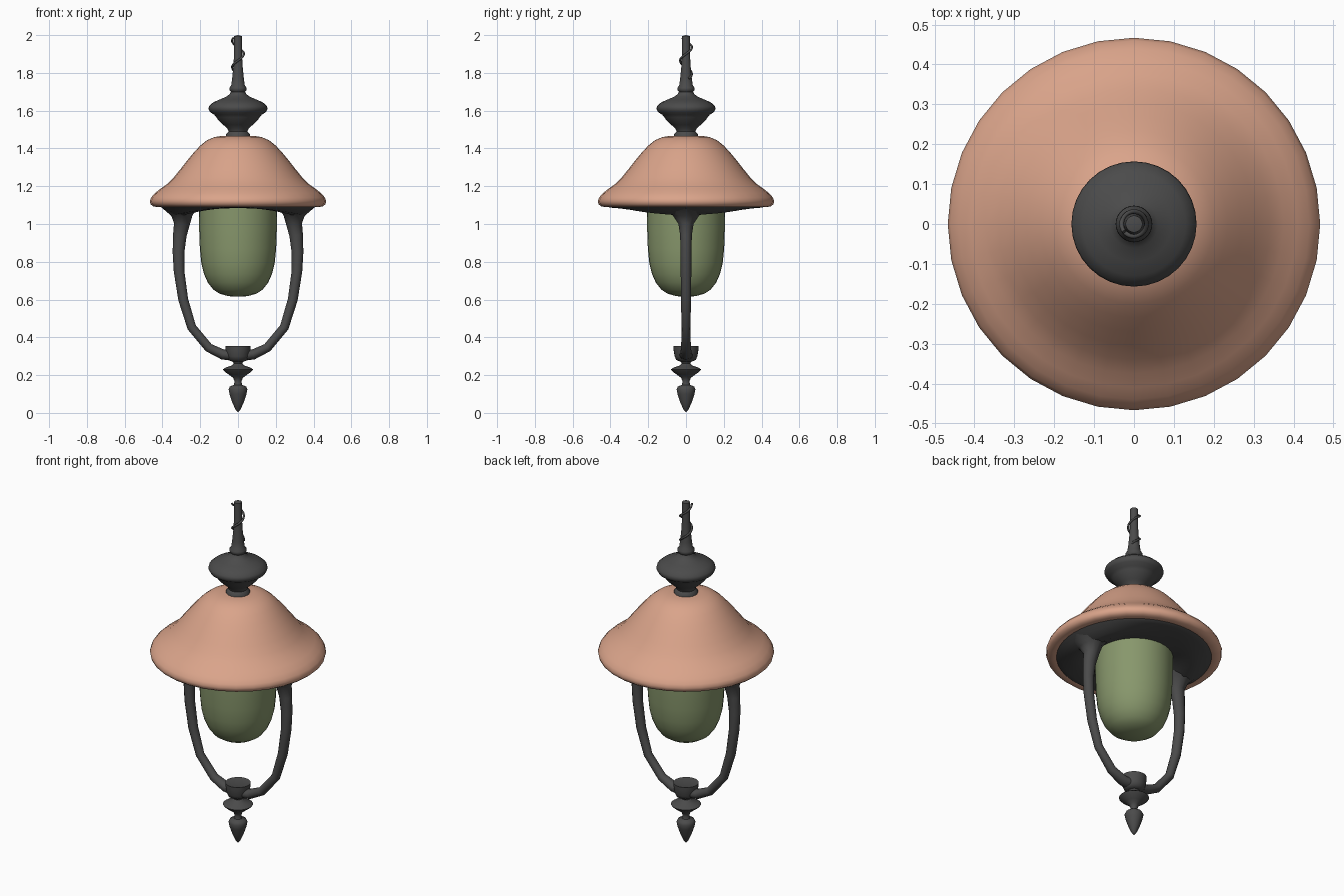
import bpy, bmesh, math
from mathutils import Vector

if "Cube" in bpy.data.objects:
    bpy.data.objects.remove(bpy.data.objects["Cube"])


def material(name, rgb):
    m = bpy.data.materials.new(name)
    m.diffuse_color = (*rgb, 1)
    m.use_nodes = True
    m.node_tree.nodes["Principled BSDF"].inputs["Base Color"].default_value = m.diffuse_color
    return m


COPPER = material("copper", (0.70, 0.37, 0.255))
GLASS = material("green_glass", (0.245, 0.31, 0.15))
IRON = material("dark_iron", (0.07, 0.07, 0.07))


def finish(name, bm, mat, angle=50):
    bmesh.ops.remove_doubles(bm, verts=bm.verts, dist=1e-5)
    bmesh.ops.recalc_face_normals(bm, faces=bm.faces)
    me = bpy.data.meshes.new(name)
    bm.to_mesh(me)
    bm.free()
    me.materials.append(mat)
    for p in me.polygons:
        p.use_smooth = True
    me.set_sharp_from_angle(angle=math.radians(angle))
    ob = bpy.data.objects.new(name, me)
    bpy.context.collection.objects.link(ob)
    return ob


def skin(name, rings, mat, closed=False, caps=False, angle=50):
    """Join successive rings of points with quads."""
    bm = bmesh.new()
    vs = [[bm.verts.new(p) for p in ring] for ring in rings]
    n = len(vs[0])
    pairs = list(zip(vs, vs[1:])) + ([(vs[-1], vs[0])] if closed else [])
    for a, b in pairs:
        for i in range(n):
            j = (i + 1) % n
            bm.faces.new((a[i], a[j], b[j], b[i]))
    if caps:
        bm.faces.new(vs[0])
        bm.faces.new(vs[-1])
    return finish(name, bm, mat, angle)


def lathe(name, profile, mat, n=32, angle=50):
    rings = [[(r * math.cos(2 * math.pi * i / n), r * math.sin(2 * math.pi * i / n), z)
              for i in range(n)] for r, z in profile]
    return skin(name, rings, mat, angle=angle)


def sweep(name, path, mat, n=12):
    """Tube through (centre, in-plane half width, y half width) in the xz plane."""
    rings = []
    for k, (c, w, h) in enumerate(path):
        t = path[min(k + 1, len(path) - 1)][0] - path[max(k - 1, 0)][0]
        side = t.normalized().cross(Vector((0, 1, 0)))
        rings.append([c + side * w * math.cos(a) + Vector((0, h * math.sin(a), 0))
                      for a in (2 * math.pi * i / n for i in range(n))])
    return skin(name, rings, mat, caps=True)


# Bell-shaped copper shade with a rolled lip
lathe("shade", [(0, 1.467), (0.085, 1.467), (0.125, 1.46), (0.165, 1.443), (0.20, 1.415),
                (0.235, 1.377), (0.27, 1.335), (0.305, 1.29), (0.34, 1.247), (0.375, 1.212),
                (0.41, 1.187), (0.44, 1.163), (0.46, 1.14), (0.467, 1.122), (0.463, 1.105),
                (0.45, 1.094), (0.43, 1.09), (0.40, 1.092), (0.39, 1.10), (0, 1.10)], COPPER)

# Glass globe
lathe("glass_globe", [(0, 1.10), (0.207, 1.10), (0.206, 0.98), (0.202, 0.87), (0.194, 0.79),
                      (0.18, 0.735), (0.16, 0.69), (0.13, 0.652), (0.095, 0.63),
                      (0.05, 0.618), (0, 0.615)], GLASS)

# Iron ring under the shade, sagging where it runs into the arms
N = 48
ring_profile = [(0.415, 0, 1.094), (0.405, 0.0, 1.087), (0.38, 0.014, 1.085),
                (0.34, 0.036, 1.084), (0.29, 0.04, 1.086), (0.25, 0.022, 1.088),
                (0.20, 0.0, 1.09), (0.20, 0, 1.098)]
skin("under_ring", [[(r * math.cos(a), r * math.sin(a), z - sag * math.cos(a) ** 2)
                     for a in (2 * math.pi * i / N for i in range(N))]
                    for r, sag, z in ring_profile], IRON, closed=True)

# Pair of arms swept as one hoop, flared at the top
half = [(0.30, 1.09, 0.10, 0.13), (0.297, 1.045, 0.056, 0.07), (0.297, 1.0, 0.042, 0.04),
        (0.308, 0.94, 0.036, 0.031), (0.315, 0.85, 0.031, 0.029), (0.312, 0.75, 0.028, 0.028),
        (0.290, 0.60, 0.026, 0.027), (0.245, 0.453, 0.024, 0.023), (0.155, 0.345, 0.024, 0.026),
        (0.08, 0.309, 0.027, 0.032)]
hoop = half + [(0, 0.301, 0.028, 0.04)] + [(-x, z, w, h) for x, z, w, h in reversed(half)]
sweep("arms", [(Vector((x, 0, z)), w, h) for x, z, w, h in hoop], IRON)

# Cup where the arms meet
lathe("arm_cup", [(0, 0.35), (0.055, 0.352), (0.067, 0.355), (0.066, 0.335), (0.06, 0.30),
                  (0.052, 0.28), (0.03, 0.272), (0, 0.272)], IRON, 24)

# Bottom finial with disc and pointed drop
lathe("bottom_finial", [(0, 0.285), (0.035, 0.28), (0.022, 0.262), (0.035, 0.25), (0.065, 0.24),
                        (0.08, 0.23), (0.07, 0.218), (0.045, 0.20), (0.025, 0.185),
                        (0.018, 0.165), (0.022, 0.148), (0.043, 0.14), (0.05, 0.125),
                        (0.045, 0.10), (0.03, 0.055), (0.012, 0.015), (0, 0.003)], IRON, 24)

# Turned top cap and post
lathe("top_post", [(0, 1.455), (0.063, 1.455), (0.063, 1.475), (0.05, 1.49), (0.056, 1.505),
                   (0.078, 1.525), (0.105, 1.55), (0.115, 1.565), (0.125, 1.578), (0.148, 1.593),
                   (0.157, 1.61), (0.153, 1.625), (0.13, 1.645), (0.095, 1.66), (0.06, 1.675),
                   (0.042, 1.69), (0.038, 1.70), (0.046, 1.71), (0.045, 1.722), (0.036, 1.735),
                   (0.031, 1.77), (0.025, 1.83), (0.022, 1.88), (0.021, 1.995), (0, 2.0)],
      IRON, 32, 60)

# Wire coiled around the post
cu = bpy.data.curves.new("wire_path", "CURVE")
cu.dimensions = "3D"
cu.bevel_depth = 0.006
cu.bevel_resolution = 1
cu.use_fill_caps = True
sp = cu.splines.new("POLY")
STEPS = 48
sp.points.add(STEPS - 1)
for i, p in enumerate(sp.points):
    z = 1.77 + 0.215 * i / (STEPS - 1)
    a = math.pi + 2 * math.pi * (z - 1.83) / 0.14
    p.co = (0.031 * math.cos(a), 0.031 * math.sin(a), z, 1)
cu.materials.append(IRON)
bpy.context.collection.objects.link(bpy.data.objects.new("coiled_wire", cu))
